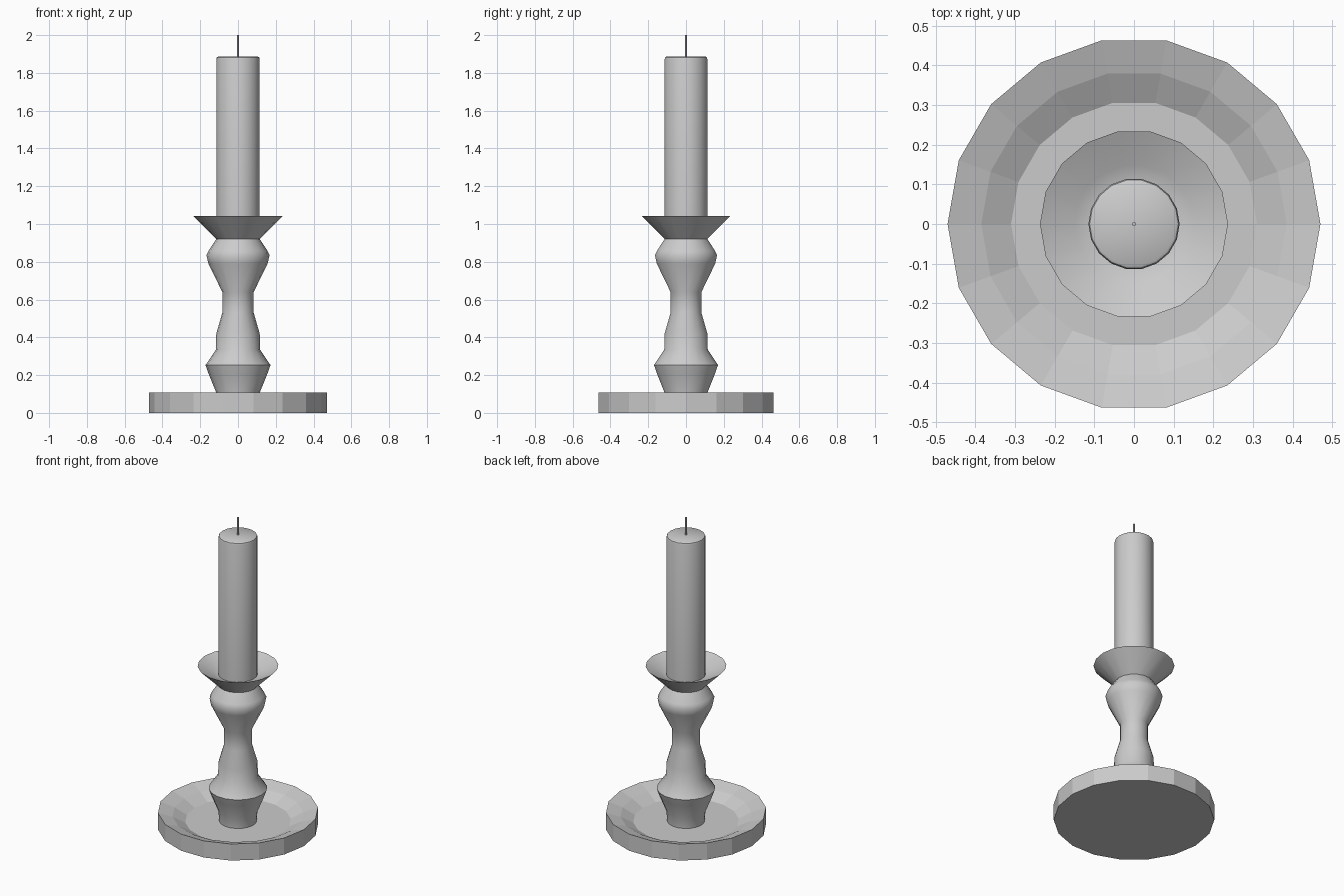
import bpy, bmesh, math

if "Cube" in bpy.data.objects:
    bpy.data.objects.remove(bpy.data.objects["Cube"])


def lathe(name, profile, sides=18, smooth_angle=None):
    """Revolve (radius, z) points around z; radius 0 makes a pole."""
    bm = bmesh.new()
    rings = []
    for r, z in profile:
        if r == 0:
            rings.append([bm.verts.new((0, 0, z))] * sides)
        else:
            rings.append([bm.verts.new((r * math.cos(2 * math.pi * i / sides),
                                        r * math.sin(2 * math.pi * i / sides), z))
                          for i in range(sides)])
    for low, high in zip(rings, rings[1:]):
        for i in range(sides):
            j = (i + 1) % sides
            corners = list(dict.fromkeys((low[i], low[j], high[j], high[i])))
            bm.faces.new(corners)
    bmesh.ops.recalc_face_normals(bm, faces=bm.faces)
    mesh = bpy.data.meshes.new(name)
    bm.to_mesh(mesh)
    bm.free()
    obj = bpy.data.objects.new(name, mesh)
    bpy.context.collection.objects.link(obj)
    if smooth_angle:
        bpy.ops.object.select_all(action='DESELECT')
        obj.select_set(True)
        bpy.context.view_layer.objects.active = obj
        bpy.ops.object.shade_smooth_by_angle(angle=math.radians(smooth_angle))
    return obj


# Dished base plate with a sunken floor
lathe("base_dish", [(0, 0), (0.47, 0), (0.47, 0.107), (0.385, 0.08),
                    (0.31, 0.04), (0, 0.04)])

# Turned stem flaring into the drip cup
lathe("stem_and_cup", [(0, 0.04), (0.11, 0.04), (0.115, 0.107), (0.155, 0.205),
                       (0.172, 0.253), (0.117, 0.335), (0.115, 0.42),
                       (0.083, 0.53), (0.083, 0.64), (0.157, 0.79),
                       (0.167, 0.835), (0.155, 0.86), (0.115, 0.92),
                       (0.237, 1.042), (0.15, 1.0), (0.11, 0.985), (0, 0.985)],
      smooth_angle=50)

# Candle with a softened top edge
lathe("candle", [(0, 0.975), (0.115, 0.975), (0.115, 1.872),
                 (0.112, 1.882), (0.106, 1.886), (0, 1.886)], smooth_angle=35)

# Thin wick
lathe("wick", [(0, 1.88), (0.005, 1.88), (0.005, 2.0), (0, 2.0)],
      sides=8, smooth_angle=50)
